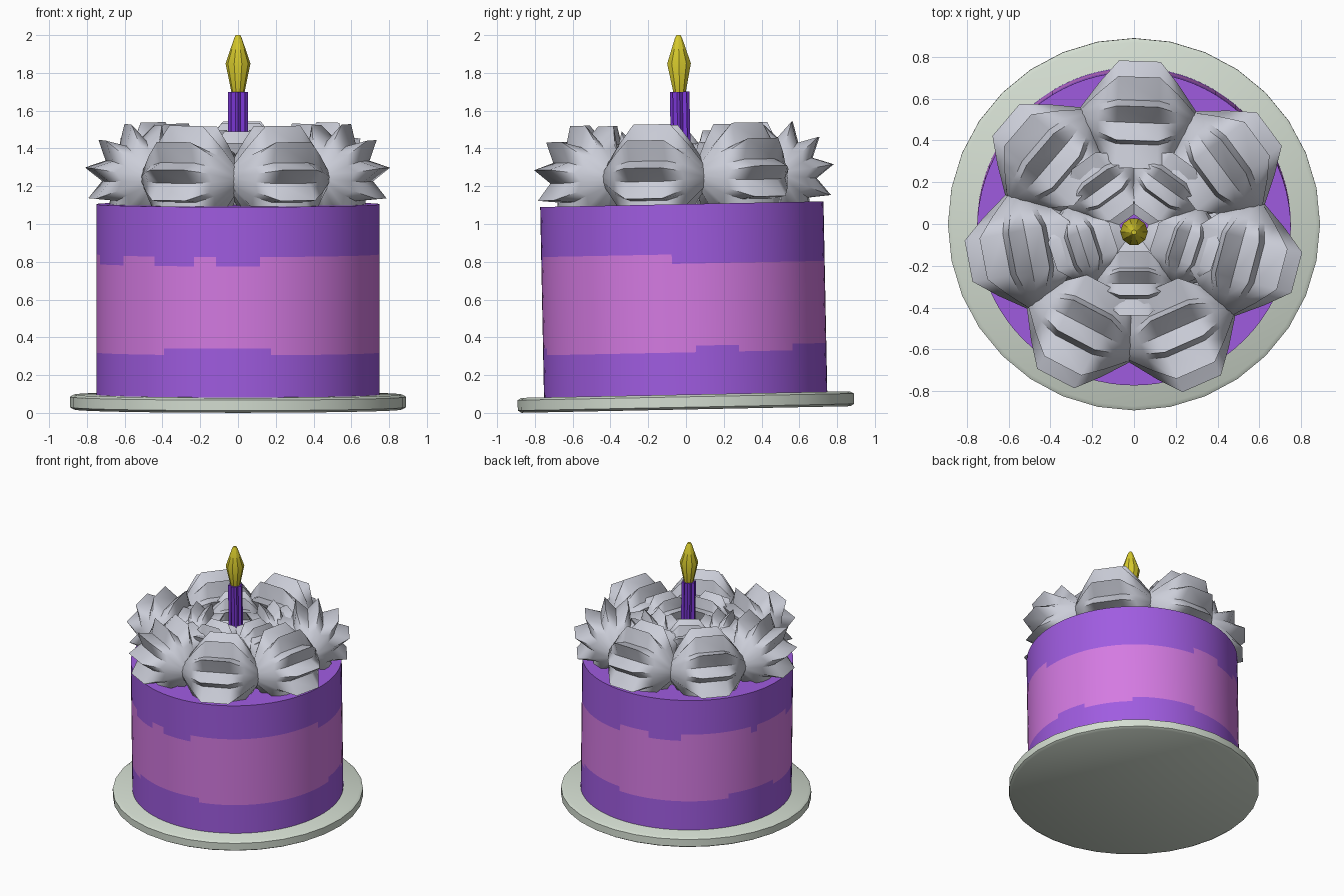
import bpy, bmesh, math, random
from mathutils import Matrix

random.seed(4)
cube = bpy.data.objects.get("Cube")
if cube:
    bpy.data.objects.remove(cube)

# The whole model leans slightly towards the front
TILT = Matrix.Rotation(0.02, 4, "X")


def material(name, rgb):
    m = bpy.data.materials.new(name)
    m.use_nodes = True
    m.diffuse_color = (*rgb, 1)
    m.node_tree.nodes["Principled BSDF"].inputs["Base Color"].default_value = (*rgb, 1)
    return m


plate_green = material("pale_green", (0.66, 0.73, 0.64))
purple = material("purple", (0.35, 0.107, 0.75))
pink = material("pink", (0.66, 0.195, 0.76))
cream = material("cream_grey", (0.6, 0.615, 0.69))
violet = material("candle_violet", (0.2, 0.038, 0.68))
gold = material("flame_gold", (0.68, 0.59, 0.026))


def loft(name, rings, sides, mats, place=Matrix(), phase=0.0, angle=35):
    """Stack rings of (height, ridge radius, groove radius) and close both ends."""
    bm = bmesh.new()
    loops = []
    for z, ridge, groove in rings:
        loop = []
        for i in range(sides):
            a = phase + math.tau * i / sides
            r = groove if i % 2 else ridge
            loop.append(bm.verts.new((r * math.cos(a), r * math.sin(a), z)))
        loops.append(loop)
    for low, high in zip(loops, loops[1:]):
        for i in range(sides):
            j = (i + 1) % sides
            bm.faces.new((low[i], low[j], high[j], high[i]))
    bm.faces.new(loops[0][::-1])
    bm.faces.new(loops[-1])
    bmesh.ops.recalc_face_normals(bm, faces=bm.faces)
    mesh = bpy.data.meshes.new(name)
    bm.to_mesh(mesh)
    bm.free()
    for m in mats:
        mesh.materials.append(m)
    mesh.shade_smooth()
    mesh.set_sharp_from_angle(angle=math.radians(angle))
    obj = bpy.data.objects.new(name, mesh)
    bpy.context.collection.objects.link(obj)
    obj.matrix_world = TILT @ place
    return obj


def plain(profile):
    return [(z, r, r) for z, r in profile]


# Plate
loft("plate", plain([(0.018, 0.87), (0.03, 0.89), (0.085, 0.89), (0.097, 0.87)]),
     32, [plate_green])

# Cake, with a ragged pink filling band
COLUMNS = 80
cake = loft("cake", plain([(0.09, 0.75), (0.32, 0.75), (0.355, 0.75), (0.79, 0.75),
                           (0.84, 0.75), (1.105, 0.75)]), COLUMNS, [purple, pink])


def ragged_row():
    row = []
    while len(row) < COLUMNS:
        row += [random.random() < 0.55] * random.randint(1, 7)
    return row


lower, upper = ragged_row(), ragged_row()
for k, face in enumerate(list(cake.data.polygons)[:-2]):
    row, col = divmod(k, COLUMNS)
    face.material_index = int(row == 2 or (row == 1 and lower[col])
                              or (row == 3 and upper[col]))

# Cream dollops: fluted shells lying on their sides around the top
SHELL = [(-0.28, 0.05, 0.045), (-0.19, 0.18, 0.145), (-0.1, 0.29, 0.195),
         (0.1, 0.29, 0.195), (0.19, 0.18, 0.145), (0.28, 0.05, 0.045)]
LIE_DOWN = Matrix.Rotation(math.pi / 2, 4, "X")


def dollop_ring(name, count, start, radius, height, size):
    for i in range(count):
        turn = Matrix.Rotation(math.radians(start) + math.tau * i / count, 4, "Z")
        place = (turn @ Matrix.Translation((radius, 0, height)) @ LIE_DOWN
                 @ Matrix.Scale(size, 4))
        loft(f"{name}_{i + 1}", SHELL, 22, [cream], place, math.radians(10), 65)


dollop_ring("outer_cream", 7, 88, 0.52, 1.25, 1.0)
dollop_ring("inner_cream", 5, -90, 0.26, 1.3, 0.7)

# Candle and flame
loft("candle", [(1.1, 0.052, 0.038), (1.7, 0.052, 0.038)], 16, [violet])
loft("flame", plain([(1.7, 0.035), (1.85, 0.066), (1.985, 0.02), (2.0, 0.012)]),
     10, [gold], angle=30)
